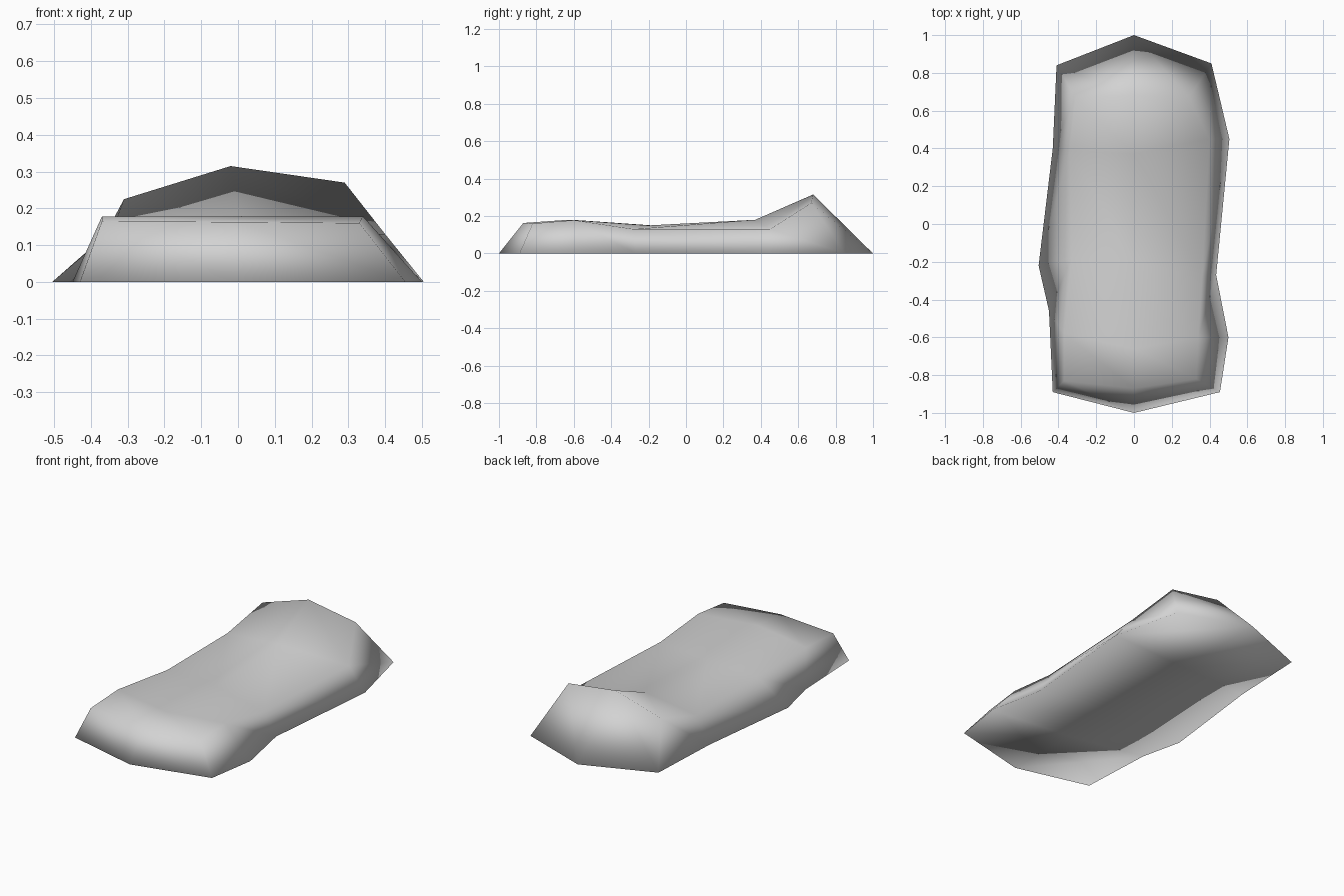
import bpy
import bmesh

default_cube = bpy.data.objects.get("Cube")
if default_cube:
    bpy.data.objects.remove(default_cube, do_unlink=True)


def make_material(name, colour):
    material = bpy.data.materials.new(name)
    material.use_nodes = True
    material.diffuse_color = colour
    shader = next(n for n in material.node_tree.nodes if n.type == "BSDF_PRINCIPLED")
    shader.inputs["Base Color"].default_value = colour
    return material


# Cross sections from back to front, each as right, middle, left
base_sections = [
    [(-.41, .84), (0, 1), (.41, .85)],
    [(-.43, .4), (0, .42), (.505, .45)],
    [(-.505, -.22), (0, -.22), (.435, -.27)],
    [(-.45, -.46), (0, -.55), (.5, -.6)],
    [(-.43, -.89), (0, -1), (.455, -.89)],
]
top_sections = [
    [(-.31, .67, .225), (-.02, .68, .315), (.29, .67, .27)],
    [(-.34, .39, .145), (0, .37, .18), (.4, .45, .13)],
    [(-.33, -.18, .15), (0, -.2, .15), (.36, -.28, .13)],
    [(-.37, -.58, .178), (0, -.66, .178), (.34, -.6, .178)],
    [(-.37, -.83, .165), (0, -.87, .163), (.33, -.82, .16)],
]


def add_grid(bm, sections):
    """Adds the points of a sheet, row by row."""
    return [[bm.verts.new((*point, 0)[:3]) for point in row] for row in sections]


def fill_grid(bm, grid):
    """Fills a sheet of points with four-sided faces."""
    for row, following in zip(grid, grid[1:]):
        for i in range(len(row) - 1):
            bm.faces.new((row[i], row[i + 1], following[i + 1], following[i]))


def rim(grid):
    """Returns the outer loop of a sheet of points."""
    left_side = [row[-1] for row in grid[1:-1]]
    right_side = [row[0] for row in grid[1:-1]]
    return grid[0] + left_side + grid[-1][::-1] + right_side[::-1]


# Closed slab: flat base, hollowed top and sloping walls
bm = bmesh.new()
base = add_grid(bm, base_sections)
top = add_grid(bm, top_sections)
fill_grid(bm, base)
fill_grid(bm, top)
lower, upper = rim(base), rim(top)
for i in range(len(lower)):
    bm.faces.new((lower[i - 1], lower[i], upper[i], upper[i - 1]))
bmesh.ops.recalc_face_normals(bm, faces=bm.faces)

# Soft shading runs over every edge, the base included
for face in bm.faces:
    face.smooth = True

mesh = bpy.data.meshes.new("stone_slab")
bm.to_mesh(mesh)
bm.free()
mesh.materials.append(make_material("pale_grey", (.65, .65, .65, 1)))
slab = bpy.data.objects.new("stone_slab", mesh)
bpy.context.collection.objects.link(slab)
